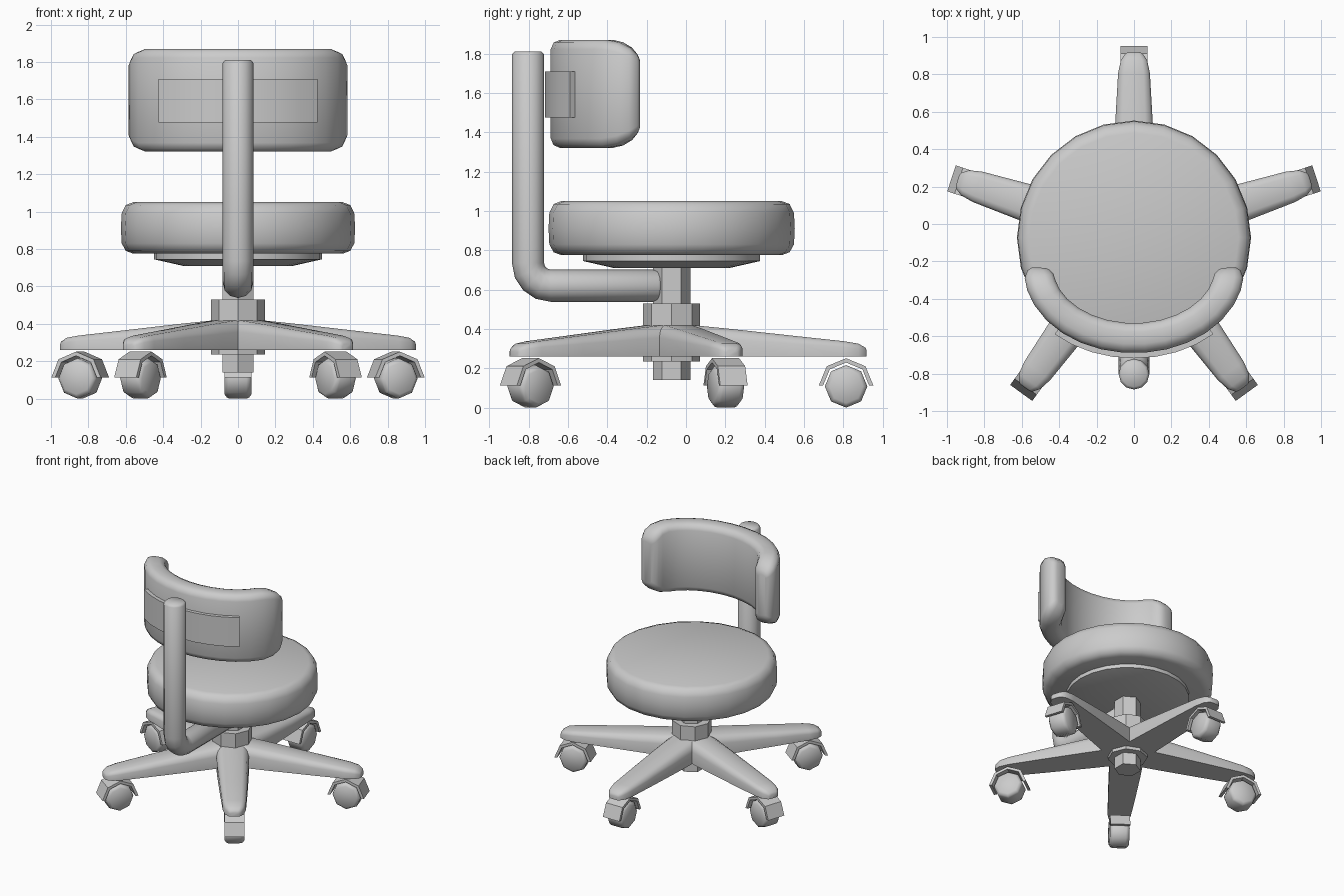
import bpy, bmesh, math
from math import sin, cos, pi, radians
from mathutils import Vector

cube = bpy.data.objects.get("Cube")
if cube:
    bpy.data.objects.remove(cube, do_unlink=True)

grey = bpy.data.materials.new("plain grey")
grey.use_nodes = True
COLOUR = (0.6, 0.6, 0.6, 1)
grey.diffuse_color = COLOUR
grey.node_tree.nodes["Principled BSDF"].inputs["Base Color"].default_value = COLOUR

CENTRE = Vector((0, -0.073, 0))   # axis of the seat and base


def loft(name, rings, smooth=50, location=(0, 0, 0), turn=0):
    """Skin a row of equal-length point rings and cap both ends."""
    bm = bmesh.new()
    loops = [[bm.verts.new(p) for p in ring] for ring in rings]
    n = len(loops[0])
    for a, b in zip(loops, loops[1:]):
        for i in range(n):
            j = (i + 1) % n
            bm.faces.new((a[i], a[j], b[j], b[i]))
    bm.faces.new(loops[0])
    bm.faces.new(loops[-1])
    bmesh.ops.recalc_face_normals(bm, faces=bm.faces[:])
    mesh = bpy.data.meshes.new(name)
    bm.to_mesh(mesh)
    bm.free()
    mesh.materials.append(grey)
    obj = bpy.data.objects.new(name, mesh)
    bpy.context.collection.objects.link(obj)
    obj.location = location
    obj.rotation_euler.z = turn
    bpy.ops.object.select_all(action='DESELECT')
    obj.select_set(True)
    bpy.context.view_layer.objects.active = obj
    bpy.ops.object.shade_smooth_by_angle(angle=radians(smooth))
    return obj


def circle(r, n, start=0.0):
    return [(r * cos(start + 2 * pi * i / n), r * sin(start + 2 * pi * i / n))
            for i in range(n)]


def lathe(name, profile, n, smooth=50, start=0.0):
    """Upright turned part from (radius, height) pairs."""
    rings = [[(x, y, z) for x, y in circle(r, n, start)] for r, z in profile]
    return loft(name, rings, smooth, CENTRE)


# Seat, its support plate, and the central column
lathe("seat_cushion", [(0.56, 0.775), (0.60, 0.79), (0.622, 0.83), (0.626, 0.91),
                       (0.622, 0.99), (0.60, 1.035), (0.56, 1.05)], 24)
lathe("seat_plate", [(0.295, 0.71), (0.45, 0.745), (0.45, 0.79)], 24, 10 + 20)
lathe("gas_column", [(0.096, 0.14), (0.096, 0.72)], 6, 30, pi / 6)
lathe("base_hub", [(0.145, 0.235), (0.145, 0.53)], 8, 30)


# Bent support tube: under the seat, round the bend, then upright
TUBE, BEND, POST_Y, ARM_Z = 0.082, 0.115, -0.803, 0.62


def tube_ring(y, z, tilt, r=TUBE):
    # tilt 0 faces along -y, tilt 90 degrees faces up
    return [(u, y + v * sin(tilt), z + v * cos(tilt)) for u, v in circle(r, 12)]


rings = [tube_ring(-0.12, ARM_Z, 0, 0.06), tube_ring(-0.14, ARM_Z, 0)]
for k in range(5):
    t = k * pi / 8
    rings.append(tube_ring(POST_Y + BEND - BEND * sin(t), ARM_Z + BEND - BEND * cos(t), t))
rings += [tube_ring(POST_Y, 1.795, pi / 2), tube_ring(POST_Y, 1.81, pi / 2, 0.068)]
loft("support_tube", rings)


# Curved backrest and its mounting plate follow one elliptical arc
def arc_point(t, offset, z):
    a, b = 0.51, 0.37
    normal = Vector((sin(t) / a, -cos(t) / b, 0)).normalized()
    return Vector((a * sin(t), -0.24 - b * cos(t), z)) + normal * offset


def pad_ring(degrees, half_height, half_depth):
    e, mid = min(0.05, half_depth * 0.6), 1.595
    ring = []
    for sx, sz in ((1, 1), (-1, 1), (-1, -1), (1, -1)):
        corner = [(half_depth, half_height - e),
                  (half_depth - e * 0.3, half_height - e * 0.3),
                  (half_depth - e, half_height)]
        if sx != sz:
            corner.reverse()
        ring += [arc_point(radians(degrees), sx * d, mid + sz * h) for d, h in corner]
    return ring


ends = [(91, 0.17, 0.035), (89, 0.20, 0.06), (84, 0.235, 0.078), (76, 0.262, 0.08),
        (66, 0.275, 0.08)]
middle = [(d, 0.275, 0.08) for d in range(-54, 55, 12)]
stations = [(-d, h, w) for d, h, w in ends] + middle + ends[::-1]
loft("backrest_pad", [pad_ring(*s) for s in stations])

plate = []
for k in range(9):
    t = radians(-45 + 11.25 * k)
    plate.append([arc_point(t, o, z) for o, z in
                  ((0.06, 1.475), (0.108, 1.475), (0.108, 1.71), (0.06, 1.71))])
loft("backrest_plate", plate, 30)


# Five-armed base with casters
def leg_ring(r, w, top):
    low, side = 0.26, 0.26 + (top - 0.26) * 0.62
    half = [(w, low), (w, side), (w * 0.88, top - (top - side) * 0.35), (w * 0.6, top)]
    return [(r, y, z) for y, z in half] + [(r, -y, z) for y, z in reversed(half)]


LEG = [leg_ring(*s) for s in ((0, 0.125, 0.43), (0.3, 0.115, 0.40), (0.62, 0.10, 0.365),
                              (0.88, 0.085, 0.337), (0.95, 0.07, 0.325),
                              (0.985, 0.045, 0.305), (0.992, 0.03, 0.29))]
WHEEL = [[(x, y, z) for x, z in circle(r, 8)]
         for y, r in ((-0.072, 0.085), (-0.06, 0.102), (-0.045, 0.108),
                      (0.045, 0.108), (0.06, 0.102), (0.072, 0.085))]
HOOD = [[(r * cos(k * pi / 4), y, r * sin(k * pi / 4))
         for r, y in ((0.117, -0.073), (0.139, -0.073), (0.139, 0.073), (0.117, 0.073))]
        for k in range(5)]

for name, degrees in (("back", 90), ("left", 18), ("right", 162),
                      ("front_left", -54), ("front_right", -126)):
    turn = radians(degrees)
    out = CENTRE + 0.887 * Vector((cos(turn), sin(turn), 0))
    loft(name + "_leg", LEG, 50, CENTRE, turn)
    loft(name + "_caster_wheel", WHEEL, 50, out + Vector((0, 0, 0.108)), turn)
    loft(name + "_caster_hood", HOOD, 30, out + Vector((0, 0, 0.112)), turn)
